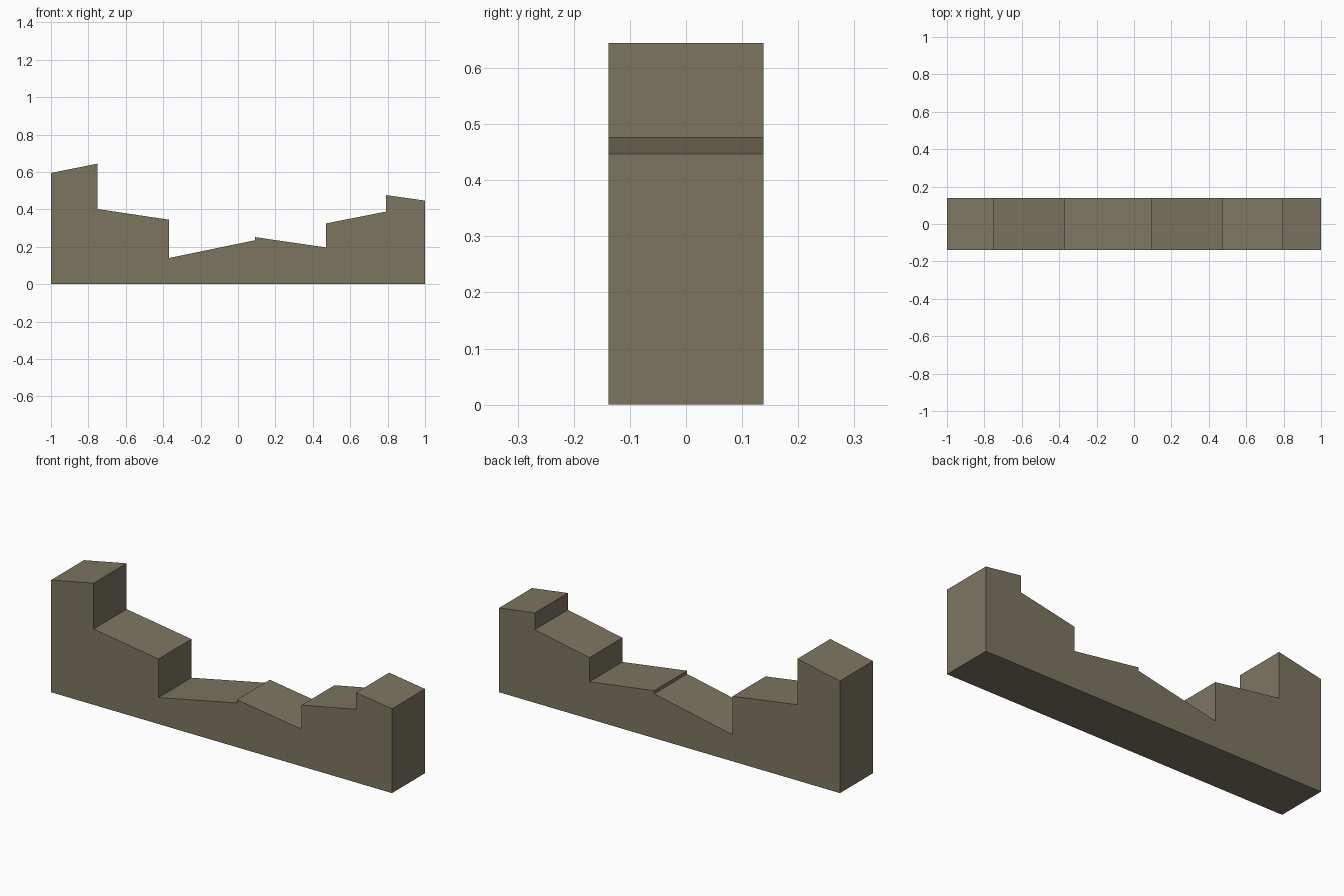
import bpy
import bmesh

cube = bpy.data.objects.get("Cube")
if cube:
    bpy.data.objects.remove(cube, do_unlink=True)

HALF_DEPTH = 0.138

# Stone colour
stone = bpy.data.materials.new("olive_stone")
stone.use_nodes = True
colour = (0.2, 0.18, 0.118, 1)
stone.diffuse_color = colour
shader = next(n for n in stone.node_tree.nodes if n.type == "BSDF_PRINCIPLED")
shader.inputs["Base Color"].default_value = colour
shader.inputs["Roughness"].default_value = 0.9

# Broken wall sections: start x, end x, height at start, height at end
sections = [
    (-1.0, -0.75, 0.595, 0.645),
    (-0.75, -0.37, 0.402, 0.345),
    (-0.37, 0.09, 0.14, 0.235),
    (0.09, 0.47, 0.252, 0.197),
    (0.47, 0.79, 0.325, 0.388),
    (0.79, 1.0, 0.477, 0.447),
]

# Stepped outline, from the base up and along the broken top
outline = [(1.0, 0.0), (-1.0, 0.0)]
for x0, x1, z0, z1 in sections:
    outline += [(x0, z0), (x1, z1)]

# Extrude the outline through the wall's thickness
bm = bmesh.new()
front = bm.faces.new([bm.verts.new((x, -HALF_DEPTH, z)) for x, z in outline])
extruded = bmesh.ops.extrude_face_region(bm, geom=[front], use_keep_orig=True)
back = [v for v in extruded["geom"] if isinstance(v, bmesh.types.BMVert)]
bmesh.ops.translate(bm, verts=back, vec=(0, 2 * HALF_DEPTH, 0))
bmesh.ops.recalc_face_normals(bm, faces=bm.faces)

mesh = bpy.data.meshes.new("ruined_wall")
bm.to_mesh(mesh)
bm.free()
mesh.materials.append(stone)
wall = bpy.data.objects.new("ruined_wall", mesh)
bpy.context.collection.objects.link(wall)
